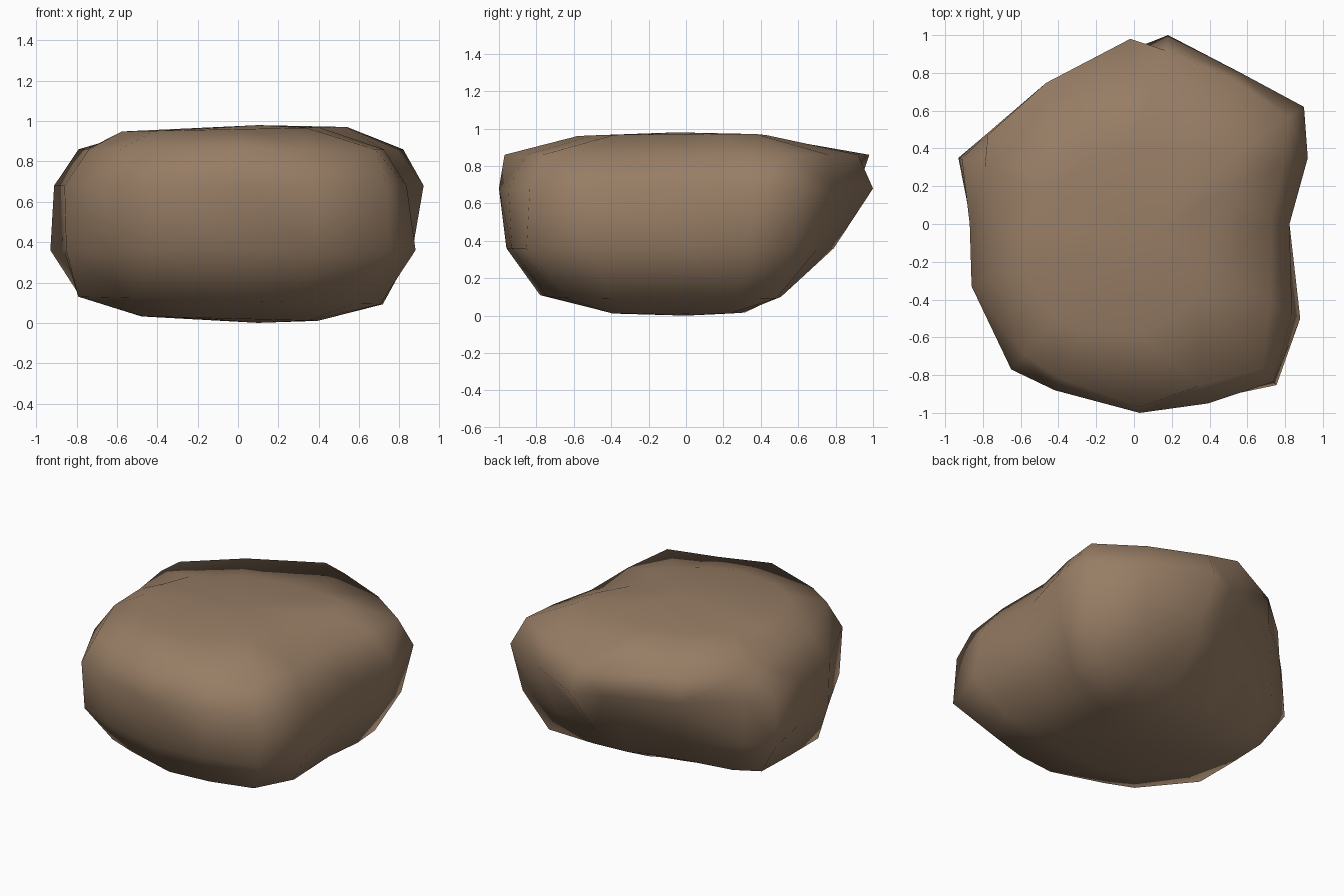
import bpy, bmesh

# Each spoke of the boulder: widest point (x, y), then how far out it reaches
# (fraction of that) at each height level, bottom to top
LEVELS = (0.02, 0.11, 0.36, 0.68, 0.86, 0.96)
SPOKES = [
    (0.84, 0.00, .45, .82, .98, .98, .86, .50),
    (0.92, 0.35, .43, .78, .94, 1.0, .86, .58),
    (0.90, 0.62, .38, .78, .93, 1.0, .91, .60),
    (0.57, 0.82, .36, .62, .86, .98, .93, .52),
    (0.18, 1.00, .32, .50, .79, 1.0, .92, .42),
    (-.02, 0.98, .30, .47, .75, .94, 1.0, .42),
    (-.48, 0.77, .34, .54, .80, .97, .97, .46),
    (-.79, 0.48, .45, .78, .94, .99, .98, .48),
    (-.93, 0.35, .50, .84, 1.0, .98, .85, .52),
    (-.87, 0.00, .55, .91, .99, 1.0, .86, .64),
    (-.86, -.33, .55, .92, .99, 1.0, .86, .67),
    (-.65, -.77, .50, .80, .98, 1.0, .90, .64),
    (-.42, -.88, .48, .78, .97, 1.0, .93, .64),
    (0.03, -1.0, .42, .78, .96, 1.0, .97, .58),
    (0.39, -.95, .42, .78, .98, 1.0, .90, .52),
    (0.77, -.87, .45, .75, .98, .96, .88, .44),
    (0.88, -.50, .45, .80, 1.0, .95, .82, .46),
]

bm = bmesh.new()
rings = []
for i, z in enumerate(LEVELS):
    ring = []
    for s in SPOKES:
        x, y = s[0] * s[2 + i], s[1] * s[2 + i]
        # gentle sideways tilt of the bottom and the top
        tilt = -0.025 * x if i < 2 else (0.02 * x if i == 5 else 0)
        ring.append(bm.verts.new((x, y, z + tilt)))
    rings.append(ring)

# Skin between levels
n = len(SPOKES)
for low, high in zip(rings, rings[1:]):
    for j in range(n):
        k = (j + 1) % n
        bm.faces.new((low[j], low[k], high[k], high[j]))

# Shallow crown and base
top = bm.verts.new((0.1, -0.05, 0.98))
base = bm.verts.new((0.1, 0, 0))
for j in range(n):
    k = (j + 1) % n
    bm.faces.new((rings[-1][j], rings[-1][k], top))
    bm.faces.new((rings[0][k], rings[0][j], base))

bmesh.ops.triangulate(bm, faces=bm.faces[:])
bmesh.ops.recalc_face_normals(bm, faces=bm.faces[:])
for f in bm.faces:
    f.smooth = True

mesh = bpy.data.meshes.new("boulder")
bm.to_mesh(mesh)
bm.free()
boulder = bpy.data.objects.new("boulder", mesh)
bpy.context.collection.objects.link(boulder)

# Brown stone
stone = bpy.data.materials.new("brown stone")
stone.diffuse_color = (0.31, 0.205, 0.13, 1)
mesh.materials.append(stone)
